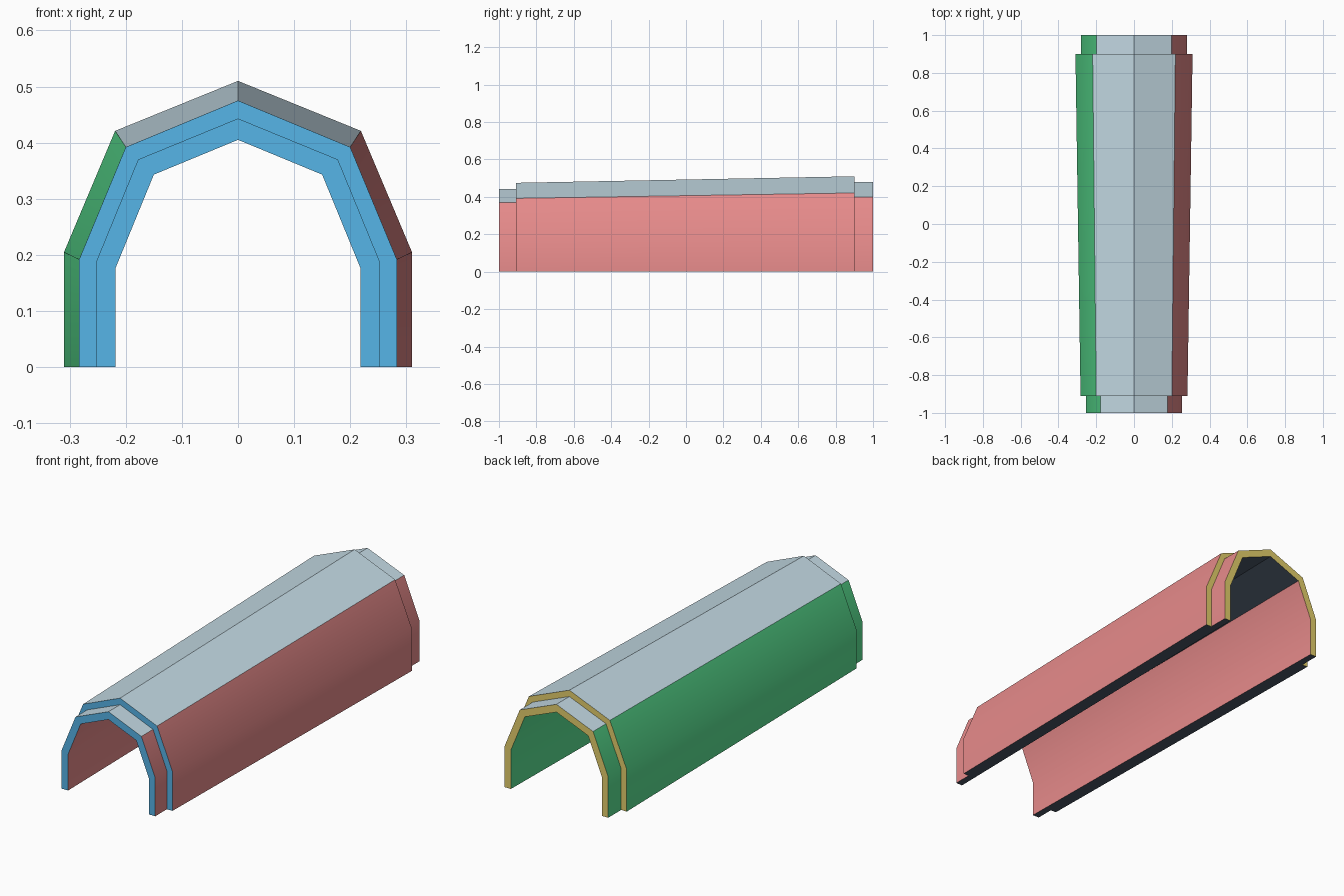
import bpy
import bmesh

cube = bpy.data.objects.get("Cube")
if cube:
    bpy.data.objects.remove(cube, do_unlink=True)


def linear(c):
    c /= 255
    return c / 12.92 if c <= 0.04045 else ((c + 0.055) / 1.055) ** 2.4


def material(name, rgb):
    mat = bpy.data.materials.new(name)
    colour = [linear(c) for c in rgb] + [1]
    mat.diffuse_color = colour
    mat.use_nodes = True
    bsdf = mat.node_tree.nodes["Principled BSDF"]
    bsdf.inputs["Base Color"].default_value = colour
    bsdf.inputs["Roughness"].default_value = 0.8
    return mat


def arch(bm, y, width, knee, shoulder_x, shoulder_z, top):
    """Seven-point arch standing on the ground, in the plane at y."""
    half = [(width, 0), (width, knee), (shoulder_x, shoulder_z)]
    points = half + [(0, top)] + [(-x, z) for x, z in reversed(half)]
    return [bm.verts.new((x, y, z)) for x, z in points]


# One thick arched shell: outer steps from front to back, then the inner wall
front_lip = (0.253, 0.187, 0.178, 0.370, 0.443)
back_lip = (0.280, 0.200, 0.198, 0.399, 0.479)
bm = bmesh.new()
rings = [arch(bm, y, *values) for y, values in (
    (-1.00, front_lip),
    (-0.91, front_lip),
    (-0.91, (0.283, 0.192, 0.200, 0.392, 0.475)),   # main cover
    (0.90, (0.310, 0.205, 0.219, 0.421, 0.510)),
    (0.90, back_lip),
    (1.00, back_lip),
    (1.00, (0.246, 0.190, 0.171, 0.372, 0.441)),    # inner wall
    (-1.00, (0.218, 0.177, 0.150, 0.343, 0.405)),
)]
for i, ring in enumerate(rings):
    following = rings[(i + 1) % len(rings)]
    for j in range(len(ring) - 1):
        bm.faces.new((ring[j], ring[j + 1], following[j + 1], following[j]))

# Feet close the shell along the ground
for end in (0, -1):
    bm.faces.new([ring[end] for ring in rings])
bmesh.ops.recalc_face_normals(bm, faces=bm.faces)
bm.normal_update()

# Colour each face by the main direction it points in
for face in bm.faces:
    axis = max(range(3), key=lambda k: abs(face.normal[k]))
    face.material_index = 2 * axis + (face.normal[axis] < 0)
    face.smooth = True

mesh = bpy.data.meshes.new("arched_cover")
bm.to_mesh(mesh)
bm.free()
for name, rgb in (
    ("soft red", (231, 139, 139)),
    ("green", (90, 226, 146)),
    ("gold", (228, 207, 108)),
    ("blue", (86, 181, 232)),
    ("pale grey blue", (195, 217, 227)),
    ("dark navy", (74, 86, 101)),
):
    mesh.materials.append(material(name, rgb))

cover = bpy.data.objects.new("arched_cover", mesh)
bpy.context.collection.objects.link(cover)
bpy.ops.object.select_all(action="DESELECT")
cover.select_set(True)
bpy.context.view_layer.objects.active = cover
bpy.ops.object.shade_smooth_by_angle(angle=0.52)
